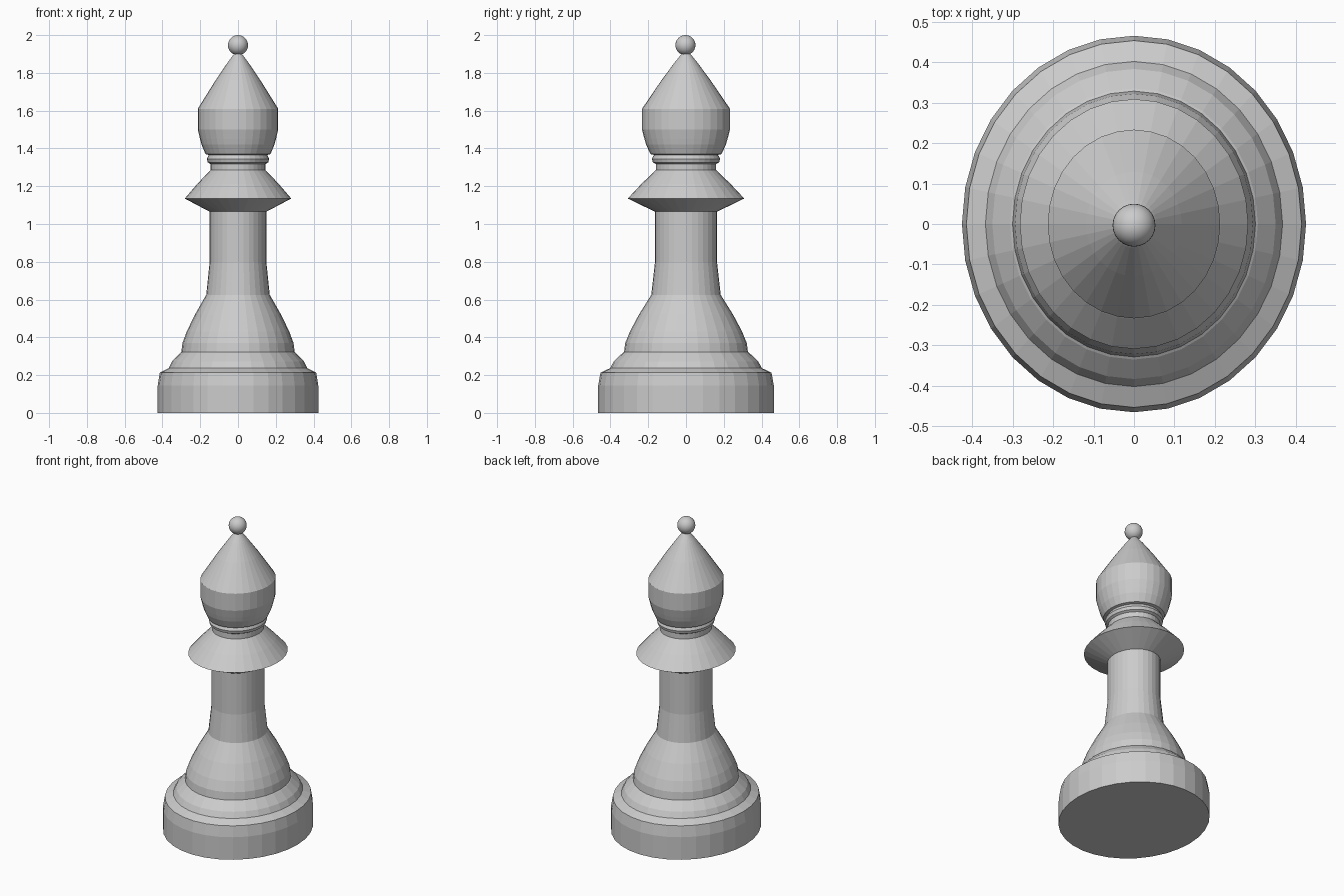
import bpy, bmesh, math

if "Cube" in bpy.data.objects:
    bpy.data.objects.remove(bpy.data.objects["Cube"])

SIDES = 32
RX, RY = 1.0, 1.094   # every turned part is slightly wider front to back

grey = bpy.data.materials.new("plain grey")
grey.diffuse_color = (0.6, 0.6, 0.6, 1)
grey.use_nodes = True
grey.node_tree.nodes["Principled BSDF"].inputs["Base Color"].default_value = grey.diffuse_color


def add_object(name, bm):
    bmesh.ops.recalc_face_normals(bm, faces=bm.faces)
    mesh = bpy.data.meshes.new(name)
    bm.to_mesh(mesh)
    bm.free()
    mesh.materials.append(grey)
    ob = bpy.data.objects.new(name, mesh)
    bpy.context.collection.objects.link(ob)
    return ob


def turned(name, profile, cap_bottom=False, cap_top=False):
    """Revolve a (radius, height) profile into an oval turned part."""
    bm = bmesh.new()
    rings = []
    for r, z in profile:
        ring = []
        for i in range(SIDES):
            a = 2 * math.pi * i / SIDES
            ring.append(bm.verts.new((r * RX * math.cos(a), r * RY * math.sin(a), z)))
        rings.append(ring)
    for low, high in zip(rings, rings[1:]):
        for i in range(SIDES):
            j = (i + 1) % SIDES
            bm.faces.new((low[i], low[j], high[j], high[i]))
    if cap_bottom:
        bm.faces.new(rings[0][::-1])
    if cap_top:
        bm.faces.new(rings[-1])
    return add_object(name, bm)


# One continuous turned body, from the foot to the tip of the hat
turned("turned_body", [
    # foot
    (0.425, 0.0), (0.425, 0.145), (0.414, 0.213),
    # stepped moulding
    (0.367, 0.237), (0.350, 0.272), (0.306, 0.318),
    # flared skirt
    (0.300, 0.322), (0.294, 0.37), (0.272, 0.43), (0.228, 0.52),
    (0.168, 0.625),
    # stem
    (0.150, 0.80), (0.150, 1.065),
    # collar
    (0.282, 1.135), (0.215, 1.213), (0.146, 1.285),
    # neck rings
    (0.146, 1.318), (0.160, 1.326), (0.165, 1.345), (0.155, 1.366),
    # head
    (0.172, 1.37), (0.193, 1.42), (0.201, 1.45), (0.213, 1.50),
    (0.213, 1.61), (0.118, 1.762), (0.055, 1.855), (0.014, 1.91),
], cap_bottom=True, cap_top=True)

# Small ball on the tip
bm = bmesh.new()
bmesh.ops.create_uvsphere(bm, u_segments=24, v_segments=16, radius=0.053)
bmesh.ops.translate(bm, verts=bm.verts, vec=(0, -0.003, 1.947))
for f in bm.faces:
    f.smooth = True
add_object("top_ball", bm)
